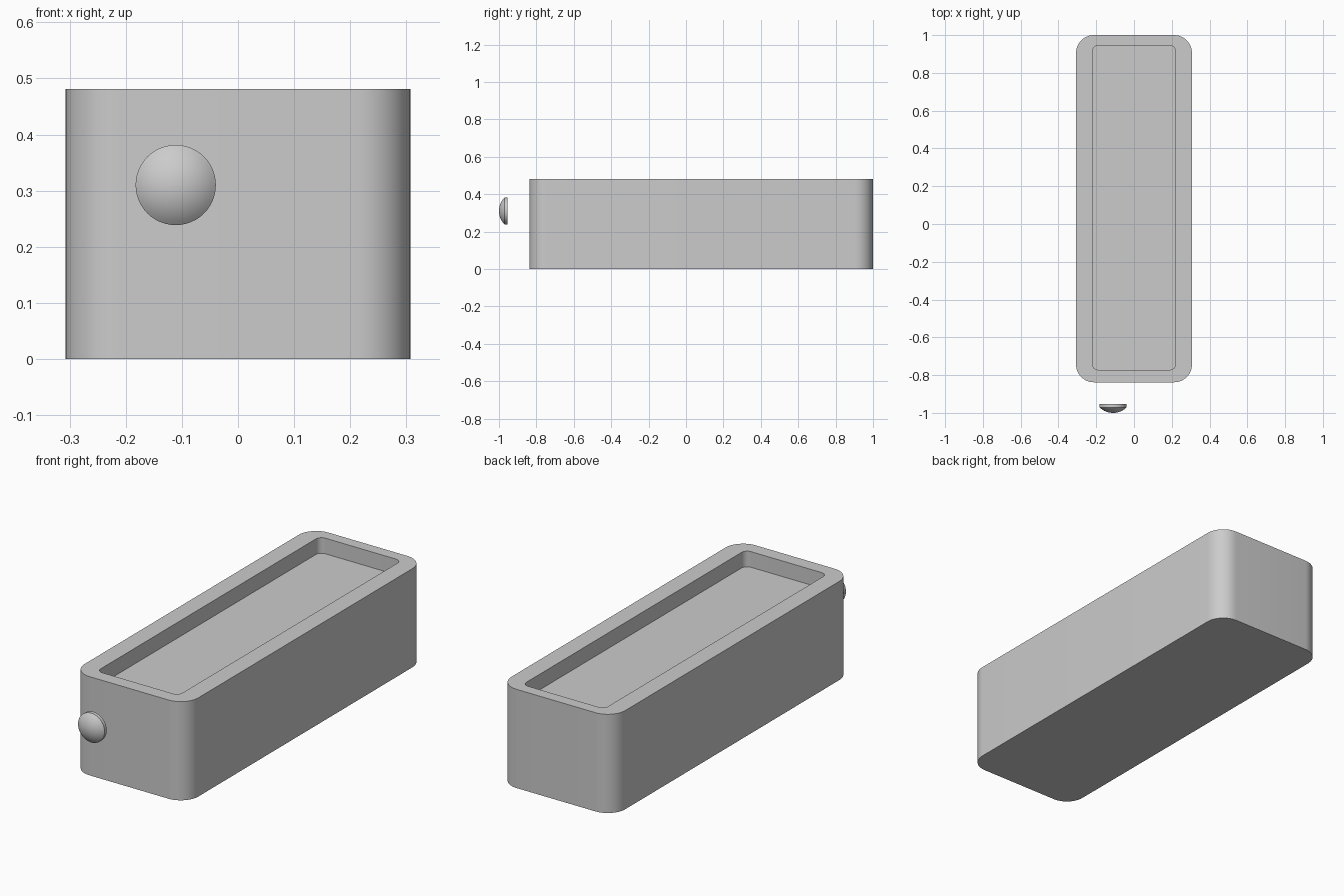
import bpy, bmesh
from math import sin, cos, pi

if "Cube" in bpy.data.objects:
    bpy.data.objects.remove(bpy.data.objects["Cube"])

SEG = 12


def rounded_rect(x, y0, y1, r):
    """Outline of a rounded rectangle, counter-clockwise from the back right corner."""
    corners = [(x - r, y1 - r), (-x + r, y1 - r), (-x + r, y0 + r), (x - r, y0 + r)]
    return [(cx + r * cos((q + i / SEG) * pi / 2), cy + r * sin((q + i / SEG) * pi / 2))
            for q, (cx, cy) in enumerate(corners) for i in range(SEG + 1)]


def lofted(name, rings):
    """Join equal-length rings of points and cap both ends."""
    bm = bmesh.new()
    loops = [[bm.verts.new(p) for p in ring] for ring in rings]
    for a, b in zip(loops, loops[1:]):
        for i in range(len(a)):
            j = (i + 1) % len(a)
            bm.faces.new((a[i], a[j], b[j], b[i]))
    bm.faces.new(loops[0][::-1])
    bm.faces.new(loops[-1])
    bmesh.ops.recalc_face_normals(bm, faces=bm.faces)
    mesh = bpy.data.meshes.new(name)
    bm.to_mesh(mesh)
    bm.free()
    obj = bpy.data.objects.new(name, mesh)
    bpy.context.collection.objects.link(obj)
    bpy.ops.object.select_all(action='DESELECT')
    obj.select_set(True)
    bpy.context.view_layer.objects.active = obj
    bpy.ops.object.shade_smooth_by_angle(angle=0.6)
    return obj


# Tray body: outer wall, flat rim, shallow recess
outer = rounded_rect(0.307, -0.838, 1.0, 0.095)
inner = rounded_rect(0.22, -0.772, 0.944, 0.03)
lofted("tray_body", [[(x, y, z) for x, y in outline] for outline, z in
                     ((outer, 0), (outer, 0.481), (inner, 0.481), (inner, 0.405))])

# Domed button floating in front: short cylinder, then a shallow spherical cap
R, BASE, EDGE, TIP = 0.0715, -0.954, -0.971, -1.0
h = EDGE - TIP
sphere = (R * R + h * h) / (2 * h)
profile = [(R, BASE), (R, EDGE)]
for k in range(1, 10):
    r = R * (1 - k / 10)
    profile.append((r, TIP + sphere - (sphere * sphere - r * r) ** 0.5))
profile.append((0.0008, TIP))
lofted("domed_button", [[(-0.111 + r * cos(2 * pi * i / 48), y, 0.31 + r * sin(2 * pi * i / 48))
                         for i in range(48)] for r, y in profile])
